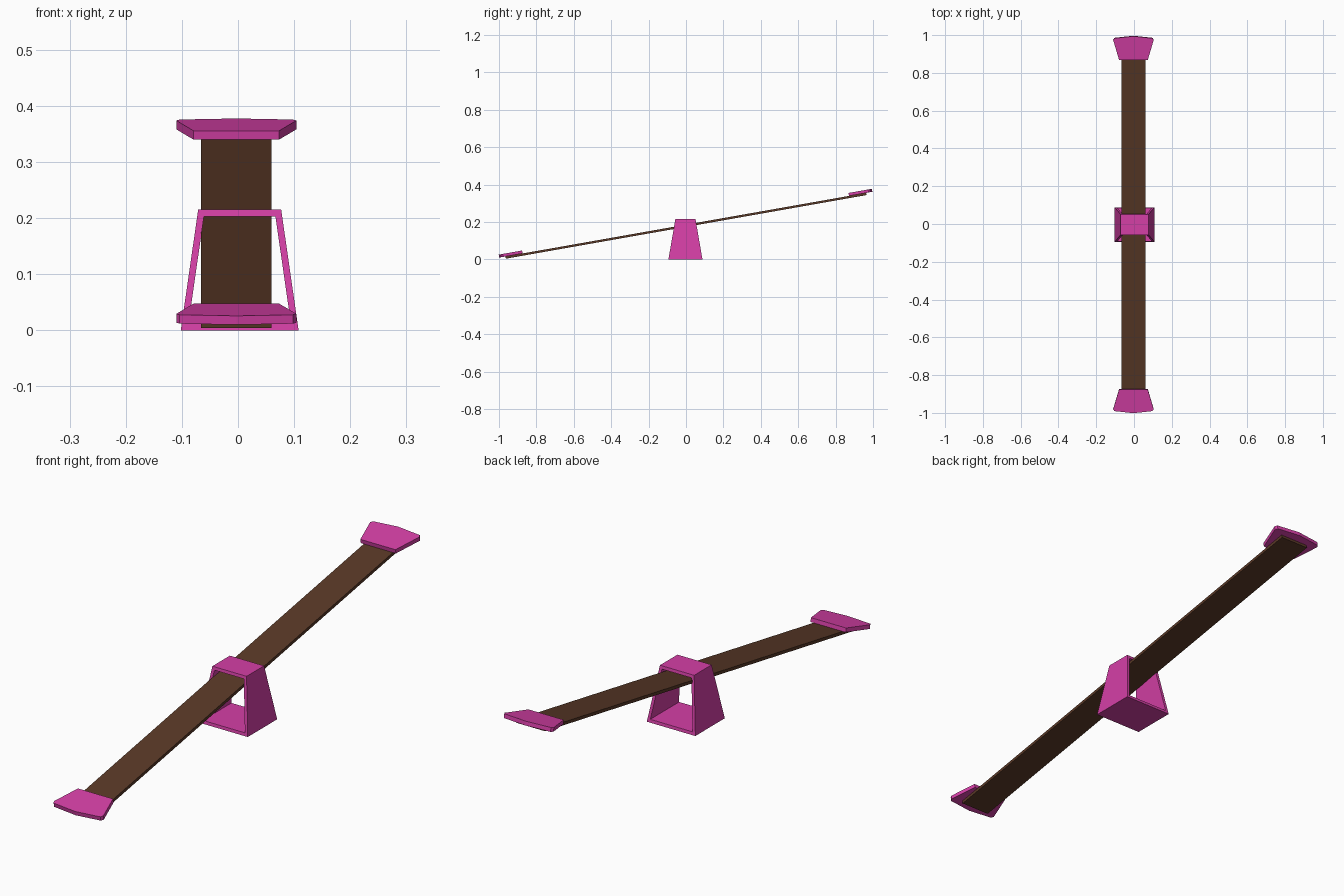
import bpy, bmesh, math
from mathutils import Matrix

cube = bpy.data.objects.get("Cube")
if cube:
    bpy.data.objects.remove(cube, do_unlink=True)

TILT = math.radians(10.0)
PIVOT = 0.18      # height of the plank's middle
THICK = 0.012     # plank thickness


def material(name, rgb):
    m = bpy.data.materials.new(name)
    m.use_nodes = True
    color = (*rgb, 1)
    m.diffuse_color = color
    m.node_tree.nodes["Principled BSDF"].inputs["Base Color"].default_value = color
    return m


def finish(bm, name, mat):
    bmesh.ops.recalc_face_normals(bm, faces=bm.faces)
    mesh = bpy.data.meshes.new(name)
    bm.to_mesh(mesh)
    bm.free()
    mesh.materials.append(mat)
    obj = bpy.data.objects.new(name, mesh)
    bpy.context.collection.objects.link(obj)
    return obj


pink = material("pink paint", (0.66, 0.05, 0.38))
brown = material("brown wood", (0.10, 0.04, 0.02))
tilt = Matrix.Translation((-0.003, 0, PIVOT)) @ Matrix.Rotation(TILT, 4, "X")

# Tilted plank
bm = bmesh.new()
bmesh.ops.create_cube(bm, size=1)
bmesh.ops.scale(bm, vec=(0.126, 1.958, THICK), verts=bm.verts)
finish(bm, "plank", brown).matrix_world = tilt

# Fan-shaped seats at both ends, mirrored about the pivot
half = [(0.076, 0.886), (0.107, 0.992), (0.101, 1.002), (0, 1.013)]
outline = half + [(-x, y) for x, y in reversed(half[:-1])]
for name, side in (("front_seat", -1), ("back_seat", 1)):
    bm = bmesh.new()
    base = bm.faces.new([bm.verts.new((x, side * y, THICK / 2)) for x, y in outline])
    top = bmesh.ops.extrude_face_region(bm, geom=[base])["geom"]
    bmesh.ops.translate(bm, vec=(0, 0, 0.016),
                        verts=[v for v in top if isinstance(v, bmesh.types.BMVert)])
    finish(bm, name, pink).matrix_world = tilt

# Tapered stand: a square frame open at the front and back
TOP, WALL = 0.215, 0.012


def ring(bm, side, inset):
    points = []
    for sx, z in ((-1, inset), (1, inset), (1, TOP - inset), (-1, TOP - inset)):
        t = z / TOP
        x = 0.105 - 0.031 * t - inset
        y = 0.091 - 0.037 * t
        points.append(bm.verts.new((sx * x + 0.003, side * y - 0.003, z)))
    return points


bm = bmesh.new()
front_out, front_in = ring(bm, -1, 0), ring(bm, -1, WALL)
back_out, back_in = ring(bm, 1, 0), ring(bm, 1, WALL)
for a, b in ((front_out, front_in), (front_in, back_in),
             (back_in, back_out), (back_out, front_out)):
    for i in range(4):
        j = (i + 1) % 4
        bm.faces.new((a[i], a[j], b[j], b[i]))
finish(bm, "stand", pink)
